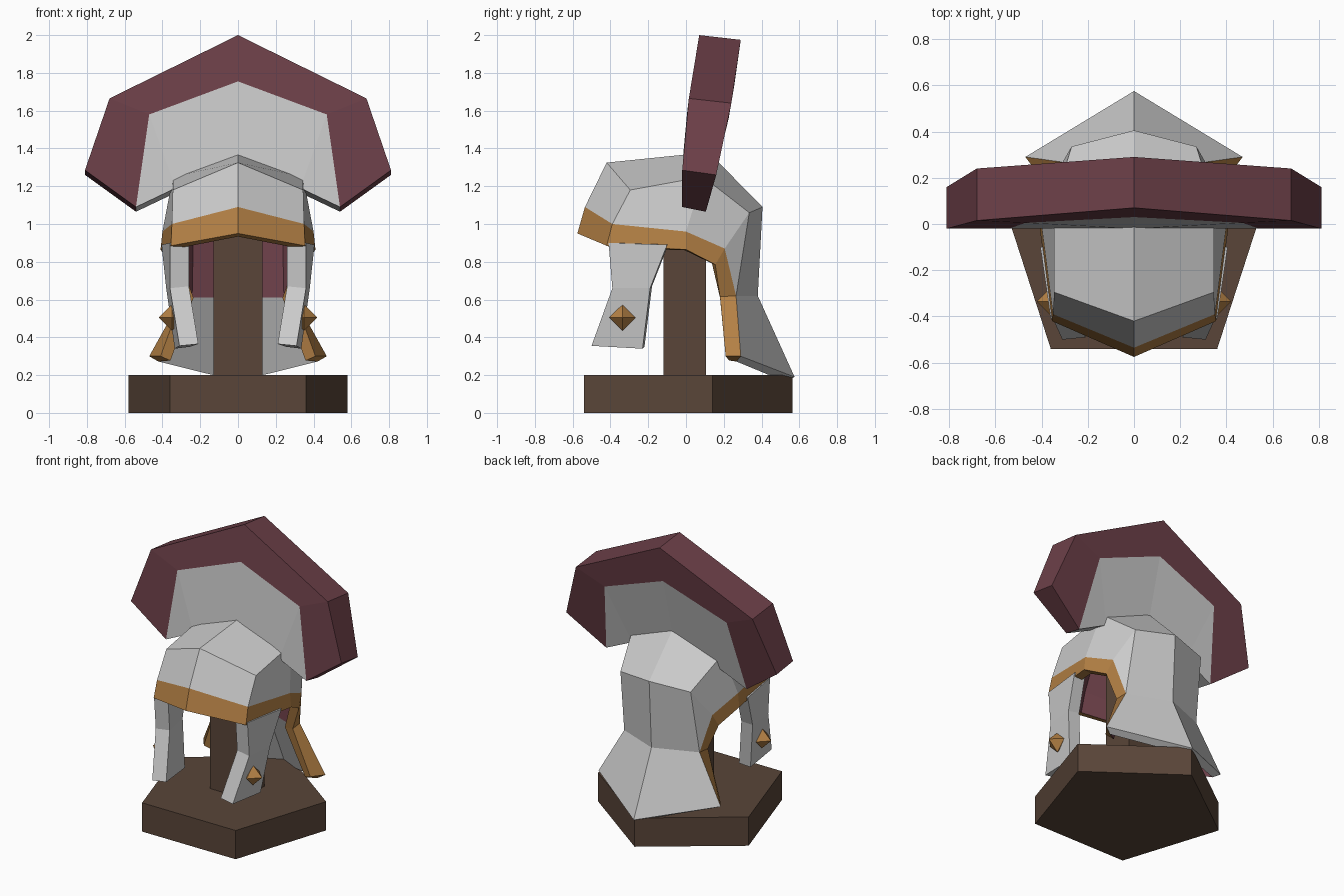
import bpy, bmesh
from mathutils import Matrix

if "Cube" in bpy.data.objects:
    bpy.data.objects.remove(bpy.data.objects["Cube"])


def material(name, rgb):
    m = bpy.data.materials.new(name)
    m.diffuse_color = (*rgb, 1)
    m.use_nodes = True
    m.node_tree.nodes["Principled BSDF"].inputs["Base Color"].default_value = m.diffuse_color
    return m


GOLD = material("brass", (0.46, 0.22, 0.06))
RED = material("dark_red", (0.15, 0.05, 0.065))
WOOD = material("wood", (0.10, 0.06, 0.04))


def build(name, verts, faces, mats=(None,), slots=None, mirror=False, outward=True):
    me = bpy.data.meshes.new(name)
    me.from_pydata(verts, [], faces)
    for m in mats:
        me.materials.append(m)
    if slots:
        for p, s in zip(me.polygons, slots):
            p.material_index = s
    bm = bmesh.new()
    bm.from_mesh(me)
    bmesh.ops.recalc_face_normals(bm, faces=bm.faces)
    if outward:
        top = max(bm.faces, key=lambda f: f.calc_center_median().z)
        top.normal_update()
        if top.normal.z < 0:
            bmesh.ops.reverse_faces(bm, faces=bm.faces)
    bm.to_mesh(me)
    bm.free()
    ob = bpy.data.objects.new(name, me)
    bpy.context.collection.objects.link(ob)
    if mirror:
        mod = ob.modifiers.new("mirror", 'MIRROR')
        mod.use_clip = True
    return ob


def loft(name, a, b, **kw):
    # closed solid between two matching polygons
    n = len(a)
    faces = [tuple(range(n)), tuple(range(n, 2 * n))]
    faces += [(i, (i + 1) % n, n + (i + 1) % n, n + i) for i in range(n)]
    return build(name, list(a) + list(b), faces, outward=False, **kw)


def prism(name, outline, z0, z1, mat):
    return loft(name, [(x, y, z0) for x, y in outline],
                [(x, y, z1) for x, y in outline], mats=(mat,))


# Wooden stand
prism("stand_base", [(-.36, -.54), (.36, -.54), (.58, .14), (0, .565), (-.58, .14)], 0, .2, WOOD)
prism("stand_post", [(-.13, -.12), (.13, -.12), (.13, .105), (-.13, .105)], .2, 1.2, WOOD)

# Helmet shell: centre line, shoulder line, then brass rim lines (half, mirrored)
P = {
    "c1": (0, -.575, .95), "c2": (0, -.535, 1.09), "c3": (0, -.42, 1.325), "c4": (0, .12, 1.38),
    "c5": (0, .405, 1.09), "c6": (0, .38, .62), "c7": (0, .575, .19),
    "m1": (.355, -.42, .885), "m2": (.35, -.39, 1.0), "m3": (.345, -.295, 1.18),
    "m4": (.345, .09, 1.25), "m5": (.27, .335, 1.06), "m6": (.29, .265, .62), "m7": (.47, .29, .30),
    "s1": (.40, 0, .96), "s2": (.345, .205, .87),
    "b1": (.41, 0, .865), "b2": (.36, .155, .785), "b3": (.295, .18, .615), "b4": (.41, .21, .30),
}
keys = list(P)
plates = ["c2 m2 m3 c3", "c3 m3 m4 c4", "c4 m4 m5 c5", "c5 m5 m6 c6",
          "m2 s1 m4 m3", "m4 s1 s2 m5", "m5 s2 m6"]
rim = ["c1 m1 m2 c2", "m1 b1 s1 m2", "b1 b2 s2 s1", "b2 b3 m6 s2", "b3 b4 m7 m6"]
guard = ["c6 m6 m7 c7"]
faces = [tuple(keys.index(k) for k in f.split()) for f in plates + rim + guard]
helmet = build("helmet_shell", list(P.values()), faces,
               mats=(None, GOLD, None, RED, RED, None),
               slots=[0] * len(plates) + [1] * len(rim) + [2], mirror=True)
sol = helmet.modifiers.new("thickness", 'SOLIDIFY')
sol.thickness = .06
sol.offset = -1
sol.material_offset = 3

# Cheek guards: front and rear edge of each level, with inward thickness
levels = [((.36, -.41, .90), (.405, -.10, .89)),
          ((.36, -.39, .66), (.38, -.19, .66)),
          ((.31, -.50, .355), (.335, -.23, .34))]
v = []
for f, r in levels:
    v += [f, r, (r[0] - .08, r[1] + .01, r[2] + .01), (f[0] - .10, f[1] + .01, f[2] + .01)]
faces = [(0, 1, 2, 3), (8, 9, 10, 11)]
for k in (0, 4):
    faces += [(k + i, k + (i + 1) % 4, k + 4 + (i + 1) % 4, k + 4 + i) for i in range(4)]
build("cheek_guards", v, faces, mirror=True, outward=False)

# Brass studs on the cheek guards
bm = bmesh.new()
for s in (-1, 1):
    bmesh.ops.create_uvsphere(bm, u_segments=4, v_segments=2, radius=.07,
                              matrix=Matrix.Translation((s * .35, -.335, .505)))
me = bpy.data.meshes.new("cheek_studs")
bm.to_mesh(me)
bm.free()
me.materials.append(GOLD)
bpy.context.collection.objects.link(bpy.data.objects.new("cheek_studs", me))

# Transverse crest: (x, z, front y, back y) along the outer and inner arcs
outer = [(.54, 1.09, -.02, .105), (.81, 1.285, -.02, .16), (.68, 1.665, .015, .24), (0, 2.0, .07, .29)]
inner = [(.54, 1.09, -.02, .105), (.47, 1.58, .005, .225), (0, 1.755, .03, .255)]
foot = [(.33, 1.19, -.02, .12), (0, 1.31, -.02, .14)]
pts = outer + inner[1:] + foot
v = [(x, f, z) for x, z, f, b in pts] + [(x, b, z - .025) for x, z, f, b in pts]
# front faces: bristles (red) then backing plate (grey)
front = [(0, 1, 2, 4), (4, 2, 3, 5), (0, 4, 6), (4, 5, 7, 6)]
back = [tuple(i + 8 for i in f) for f in front]
edge = [(0, 1, 9, 8), (1, 2, 10, 9), (2, 3, 11, 10), (0, 6, 14, 8), (6, 7, 15, 14)]
build("crest", v, front + back + edge, mats=(RED, None),
      slots=[0, 0, 1, 1] * 2 + [0, 0, 0, 1, 1], mirror=True)
